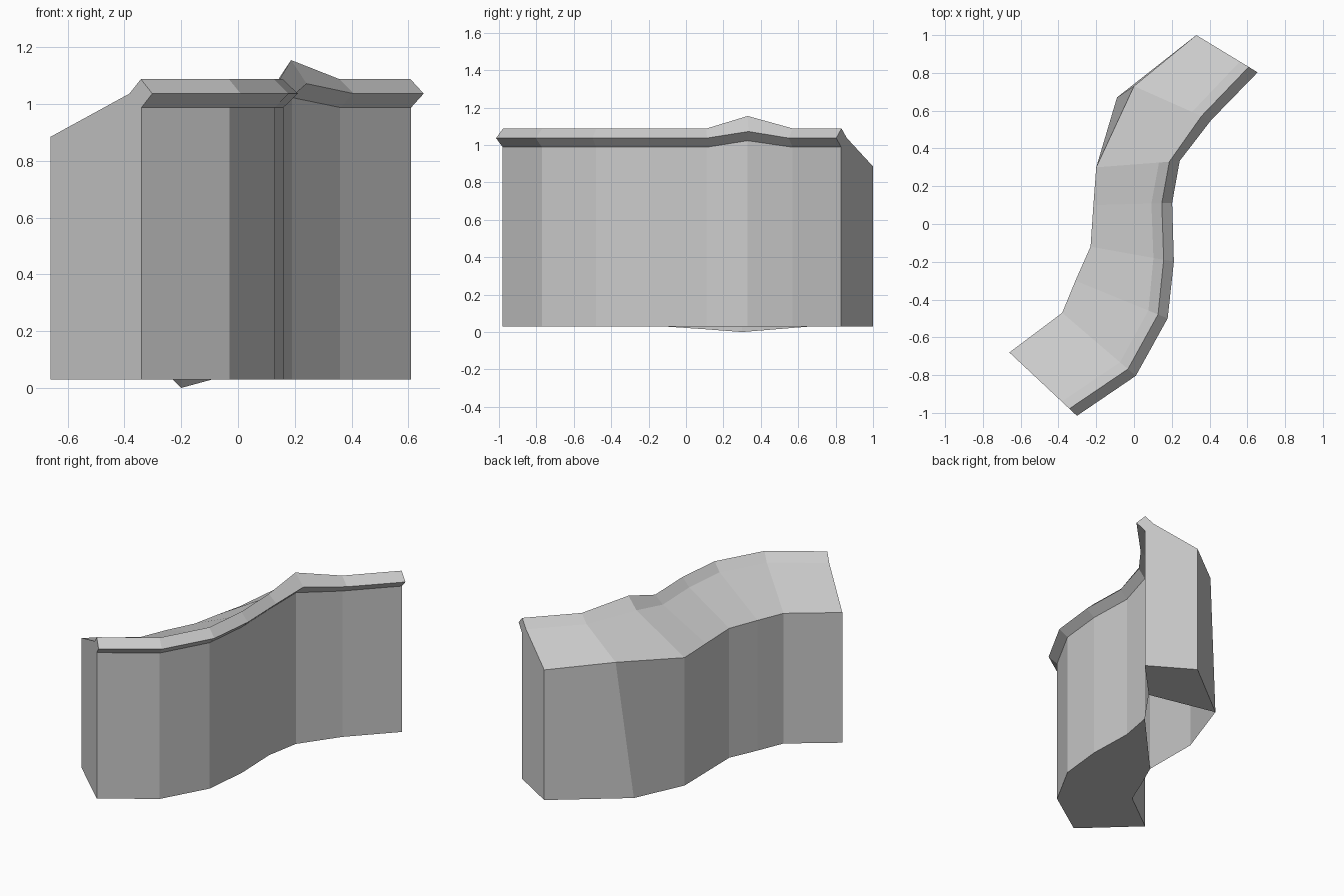
import bpy, bmesh
from mathutils import Vector

if "Cube" in bpy.data.objects:
    bpy.data.objects.remove(bpy.data.objects["Cube"])

# Cross-sections along the S-curve:
# (wall x, wall y), (back x, back y), lip lift, crest lift, back top z, back base z
SECTIONS = [
    ((-0.34, -0.98), (-0.66, -0.68), 0, 0, 0.885, 0.03),
    ((-0.03, -0.77), (-0.38, -0.47), 0, 0, 0.885, 0.03),
    ((0.13, -0.48), (-0.31, -0.30), 0, 0, 0.885, 0.03),
    ((0.16, -0.19), (-0.23, -0.12), 0, 0, 0.88, 0.03),
    ((0.15, 0.11), (-0.215, 0.10), 0, 0, 0.86, 0.015),
    ((0.19, 0.33), (-0.20, 0.30), 0.035, 0.067, 0.84, 0.0),
    ((0.36, 0.57), (0.0, 0.73), 0, 0, 0.92, 0.03),
    ((0.61, 0.83), (0.33, 1.00), 0, 0, 0.885, 0.03),
]
SLANTED_FOOT = {6: (-0.09, 0.67)}   # back wall leans here

bm = bmesh.new()
rings = []
for i, (w, b, lift, crest, top, base) in enumerate(SECTIONS):
    w, b = Vector(w), Vector(b)
    n = (w - b).normalized()
    foot = SLANTED_FOOT.get(i, b)
    profile = [
        (w, 0.03),                          # wall foot
        (w, 0.988 + lift),                  # under the lip
        (w + n * 0.052, 1.037 + lift),      # lip nose
        (w - n * 0.003, 1.088 + crest),     # lip crest
        (w - n * 0.058, 1.037 + lift),      # inner lip
        (b, top),                           # back edge
        (foot, base),                       # back foot
    ]
    rings.append([bm.verts.new((p[0], p[1], z)) for p, z in profile])

# Wall, lip, top and back skins
for a, c in zip(rings, rings[1:]):
    for k in range(6):
        bm.faces.new((a[k], c[k], c[k + 1], a[k + 1]))

# End caps
bm.faces.new(rings[0])
bm.faces.new(rings[-1][::-1])

# Underside: closed at both ends, open in the middle
for i in (0, 1, 2, 6):
    a, c = rings[i], rings[i + 1]
    bm.faces.new((a[0], a[6], c[6], c[0]))
for i in (3, 4):
    bm.faces.new((rings[i][0], rings[3][6], rings[i + 1][0]))

bmesh.ops.recalc_face_normals(bm, faces=bm.faces)
mesh = bpy.data.meshes.new("curved_cliff_wall")
bm.to_mesh(mesh)
bm.free()
obj = bpy.data.objects.new("curved_cliff_wall", mesh)
bpy.context.collection.objects.link(obj)
